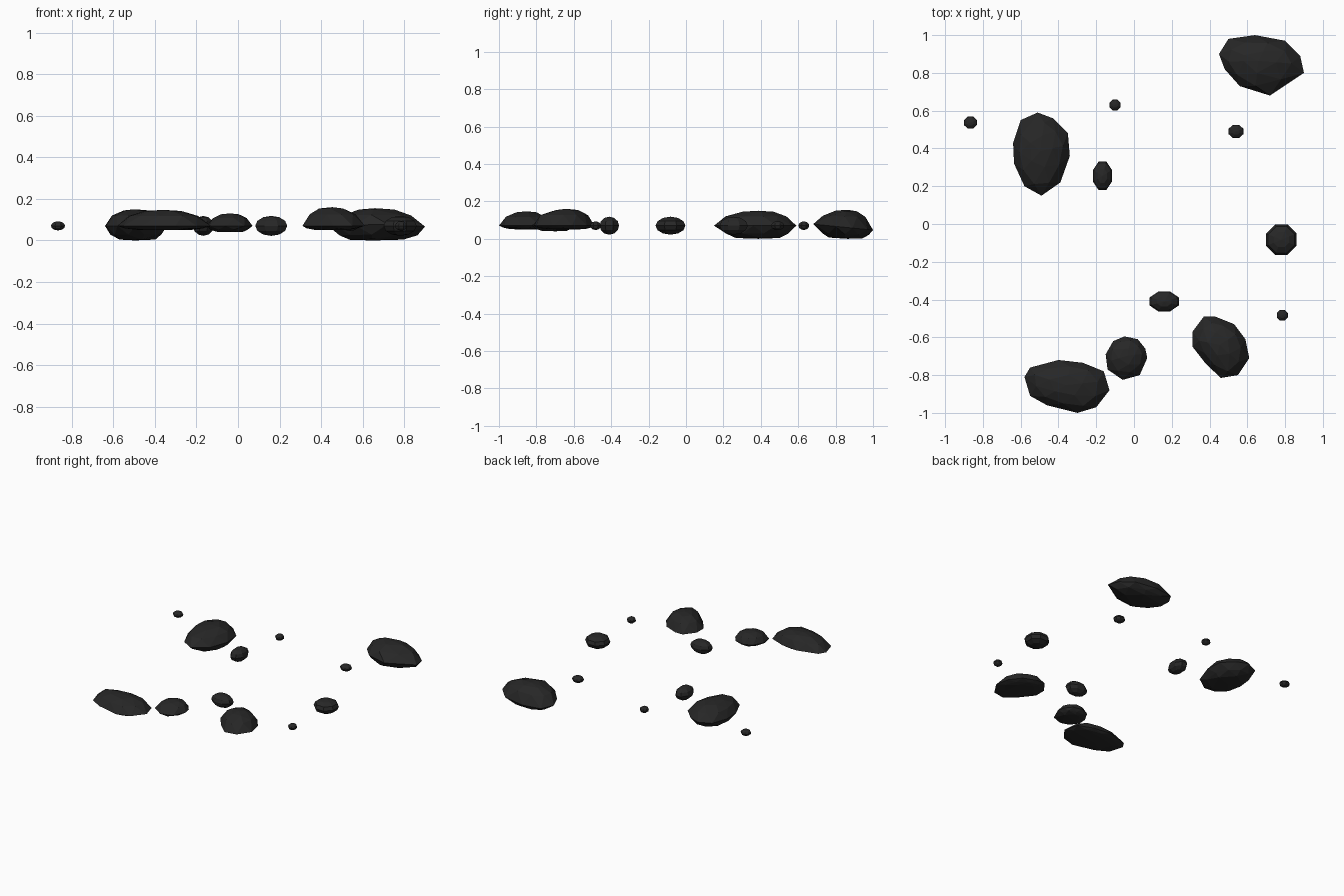
import bpy, bmesh, math, random
from mathutils import Vector, Matrix

if "Cube" in bpy.data.objects:
    bpy.data.objects.remove(bpy.data.objects["Cube"])

random.seed(4)
mat = bpy.data.materials.new("dark_stone")
mat.diffuse_color = (0.02, 0.02, 0.02, 1)
mat.use_nodes = True
mat.node_tree.nodes["Principled BSDF"].inputs["Base Color"].default_value = mat.diffuse_color


def finish(bm, name):
    me = bpy.data.meshes.new(name)
    bm.to_mesh(me)
    bm.free()
    me.materials.append(mat)
    bpy.context.collection.objects.link(bpy.data.objects.new(name, me))


def boulder(name, outline, bottom, top, mid=0.07, tilt=0.0):
    """Faceted rock: widest outline, shrinking rings above and below, hulled."""
    bm = bmesh.new()
    pts = [Vector(p) for p in outline]
    n = len(pts)
    c = sum(pts, Vector((0, 0))) / n
    for p in pts:
        bm.verts.new((p.x, p.y, mid + tilt * (p.y - c.y)))
    up, down = top - mid, bottom - mid
    for scale, z, step in ((0.8, mid + 0.62 * up, 1), (0.42, mid + 0.93 * up, 2),
                           (0.86, mid + 0.6 * down, 1), (0.62, mid + 0.94 * down, 2)):
        for i in range(0, n, step):
            p = pts[i].lerp(pts[(i + 1) % n], 0.5)
            q = c + (p - c) * scale * random.uniform(0.94, 1.05)
            bm.verts.new((q.x, q.y, z + tilt * (q.y - c.y) * 0.3))
    bm.verts.new((c.x, c.y, top))
    bm.verts.new((c.x, c.y, bottom))
    r = bmesh.ops.convex_hull(bm, input=bm.verts)
    junk = {v for v in r["geom_interior"] + r["geom_unused"]
            if isinstance(v, bmesh.types.BMVert)}
    bmesh.ops.delete(bm, geom=list(junk), context='VERTS')
    for v in bm.verts:
        v.co.z = min(max(v.co.z, bottom), top)
    bmesh.ops.recalc_face_normals(bm, faces=bm.faces)
    finish(bm, name)


def pebble(name, x, y, rx, ry, rz):
    """Small flattened eight-sided stone."""
    bm = bmesh.new()
    bmesh.ops.create_uvsphere(bm, u_segments=8, v_segments=6, radius=1)
    k = 1 / math.cos(math.pi / 8)
    bm.transform(Matrix.Translation((x, y, 0.07))
                 @ Matrix.Diagonal((rx * k, ry * k, rz, 1))
                 @ Matrix.Rotation(math.pi / 8, 4, 'Z'))
    finish(bm, name)


# Large boulders, outlined from above
boulder("back_right_boulder",
        [(.45, .90), (.50, .98), (.64, 1.0), (.80, .97), (.88, .89),
         (.90, .80), (.72, .68), (.56, .73), (.48, .82)], 0.0, 0.155, 0.06, -0.1)
boulder("left_boulder",
        [(-.51, .59), (-.43, .56), (-.35, .48), (-.34, .36), (-.39, .22),
         (-.49, .15), (-.58, .20), (-.635, .32), (-.64, .43), (-.60, .55)], 0.0, 0.15)
boulder("front_left_boulder",
        [(-.58, -.81), (-.55, -.76), (-.40, -.72), (-.27, -.735), (-.16, -.78),
         (-.13, -.88), (-.20, -.97), (-.30, -1.0), (-.46, -.96), (-.55, -.91)], 0.05, 0.147)
boulder("front_right_boulder",
        [(.37, -.49), (.43, -.49), (.53, -.53), (.59, -.61), (.61, -.71),
         (.55, -.80), (.46, -.815), (.38, -.74), (.31, -.65), (.31, -.57)], 0.05, 0.16)
boulder("front_middle_rock",
        [(-.05, -.595), (.02, -.61), (.06, -.66), (.07, -.71), (.03, -.80),
         (-.06, -.825), (-.14, -.77), (-.15, -.69), (-.11, -.62)], 0.04, 0.13)

# Small stones: x, y, half-sizes
for i, s in enumerate([(.16, -.41, .077, .052, .048), (.78, -.083, .08, .08, .048),
                       (-.167, .255, .05, .075, .048), (.785, -.483, .029, .029, .023),
                       (.54, .49, .039, .035, .024), (-.10, .63, .029, .029, .023),
                       (-.866, .537, .034, .032, .022)]):
    pebble(f"pebble_{i + 1}", *s)
